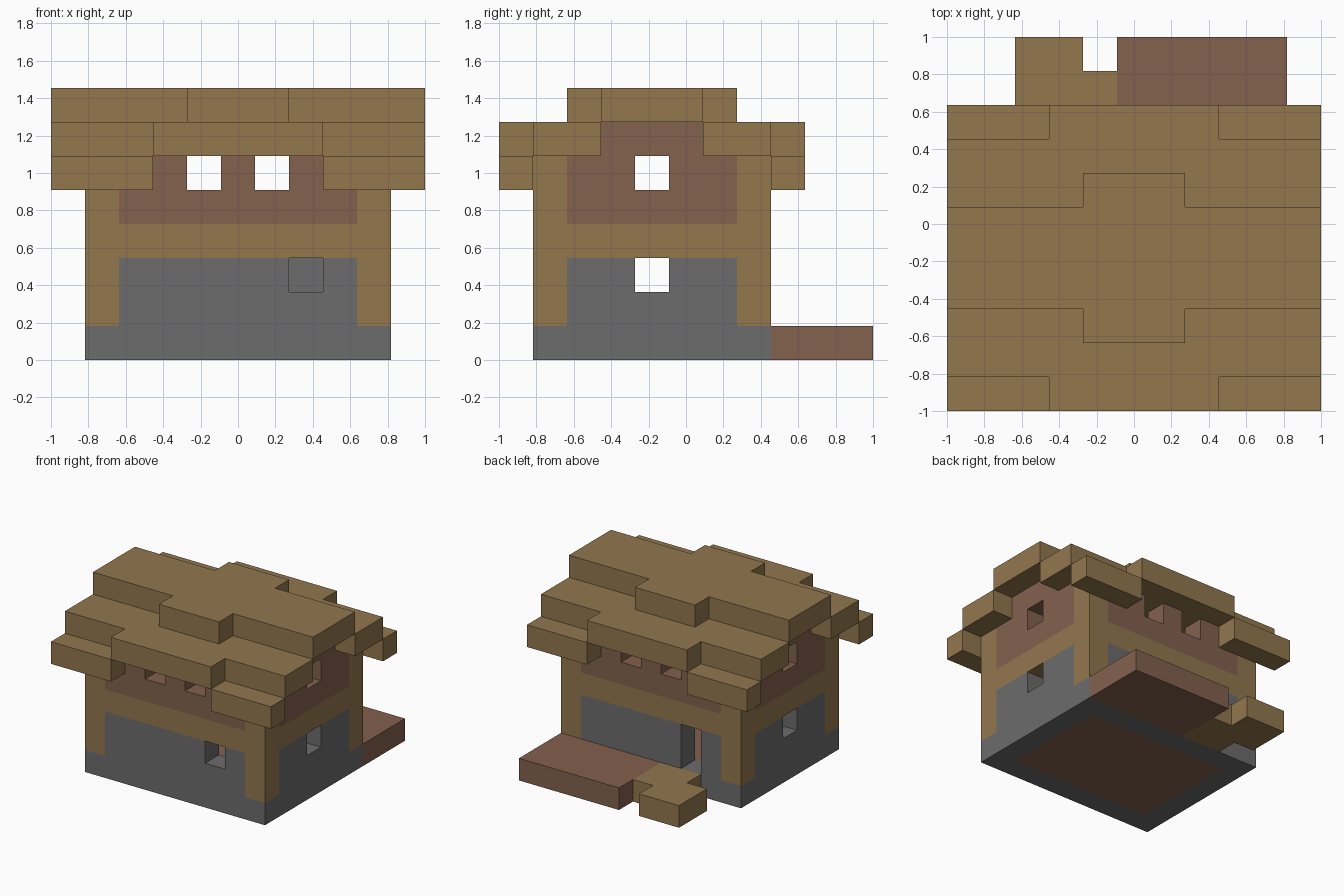
import bpy
import bmesh
from mathutils import Vector

if "Cube" in bpy.data.objects:
    bpy.data.objects.remove(bpy.data.objects["Cube"], do_unlink=True)

SPAN = 11          # block count along the longest side
UNIT = 2 / SPAN    # size of one block


def material(name, colour):
    mat = bpy.data.materials.new(name)
    mat.use_nodes = True
    mat.diffuse_color = (*colour, 1)
    mat.node_tree.nodes["Principled BSDF"].inputs["Base Color"].default_value = (*colour, 1)
    return mat


TAN = material("tan wood", (0.287, 0.184, 0.076))
BROWN = material("brown planks", (0.227, 0.119, 0.076))
GREY = material("grey stone", (0.15, 0.15, 0.15))


def cells(box):
    """Blocks inside a box given as ranges x0, x1, y0, y1, z0, z1."""
    x0, x1, y0, y1, z0, z1 = box
    return {(x, y, z) for x in range(x0, x1) for y in range(y0, y1) for z in range(z0, z1)}


def part(name, mat, boxes, cuts=()):
    """Union of block boxes minus cut boxes, as one clean outer skin."""
    solid = set().union(*map(cells, boxes)).difference(*map(cells, cuts))
    bm = bmesh.new()
    for cell in solid:
        centre = Vector(cell) + Vector((0.5, 0.5, 0.5))
        for axis in range(3):
            for sign in (-1, 1):
                neighbour = list(cell)
                neighbour[axis] += sign
                if tuple(neighbour) in solid:
                    continue
                n, u, v = Vector(), Vector(), Vector()
                n[axis] = sign / 2
                u[(axis + 1) % 3] = 0.5
                v[(axis + 2) % 3] = sign / 2
                corners = (n - u - v, n + u - v, n + u + v, n - u + v)
                points = [(centre + c - Vector((SPAN / 2, SPAN / 2, 0))) * UNIT for c in corners]
                bm.faces.new([bm.verts.new(p) for p in points])
    bmesh.ops.remove_doubles(bm, verts=bm.verts, dist=UNIT / 100)
    bmesh.ops.dissolve_limit(bm, angle_limit=0.01, verts=bm.verts, edges=bm.edges)
    mesh = bpy.data.meshes.new(name)
    bm.to_mesh(mesh)
    bm.free()
    mesh.materials.append(mat)
    obj = bpy.data.objects.new(name, mesh)
    bpy.context.collection.objects.link(obj)
    return obj


def room(z0, z1):
    return (2, 9, 2, 7, z0, z1)


def posts(z0, z1):
    return [(x, x + 1, y, y + 1, z0, z1) for x in (1, 9) for y in (1, 7)]


def storey(z0, z1):
    return (1, 10, 1, 8, z0, z1)


# Openings
side_windows = [(0, 11, 4, 5, z, z + 1) for z in (2, 5)]
upper_windows = [(x, x + 1, 0, 11, 5, 6) for x in (4, 6)]
front_window = (7, 8, 1, 2, 2, 3)
doorway = (3, 4, 7, 8, 1, 3)

# Base and floor
part("stone_footing", GREY, [storey(0, 1)], [room(0, 1)])
part("plank_floor", BROWN, [room(0, 1)])

# Walls
part("stone_walls", GREY, [storey(1, 3)],
     [room(1, 3), front_window, doorway, *side_windows, *posts(1, 3)])
part("timber_frame", TAN, [storey(3, 4), *posts(1, 6)], [room(3, 4)])
part("upper_walls", BROWN, [storey(4, 6)],
     [room(4, 6), *side_windows, *upper_windows, *posts(4, 6)])
part("gable_walls", BROWN, [(x, x + 1, 3, 6, 6, 7) for x in (1, 9)])

# Stepped roof
part("roof_corner_eaves", TAN,
     [(x, x + 3, y, y + 1, 5, 6) for x in (0, 8) for y in (0, 8)])
part("roof_lower_front", TAN, [(0, 11, 1, 3, 6, 7), (3, 8, 0, 1, 6, 7)])
part("roof_lower_back", TAN, [(0, 11, 6, 8, 6, 7), (3, 8, 8, 9, 6, 7)])
part("roof_ridge", TAN, [(0, 11, 3, 6, 7, 8), (4, 7, 2, 7, 7, 8)])

# Back deck and winding path
part("back_deck", BROWN, [(5, 10, 8, 11, 0, 1)])
part("back_path", TAN, [(3, 5, 8, 10, 0, 1), (2, 4, 9, 11, 0, 1)])
